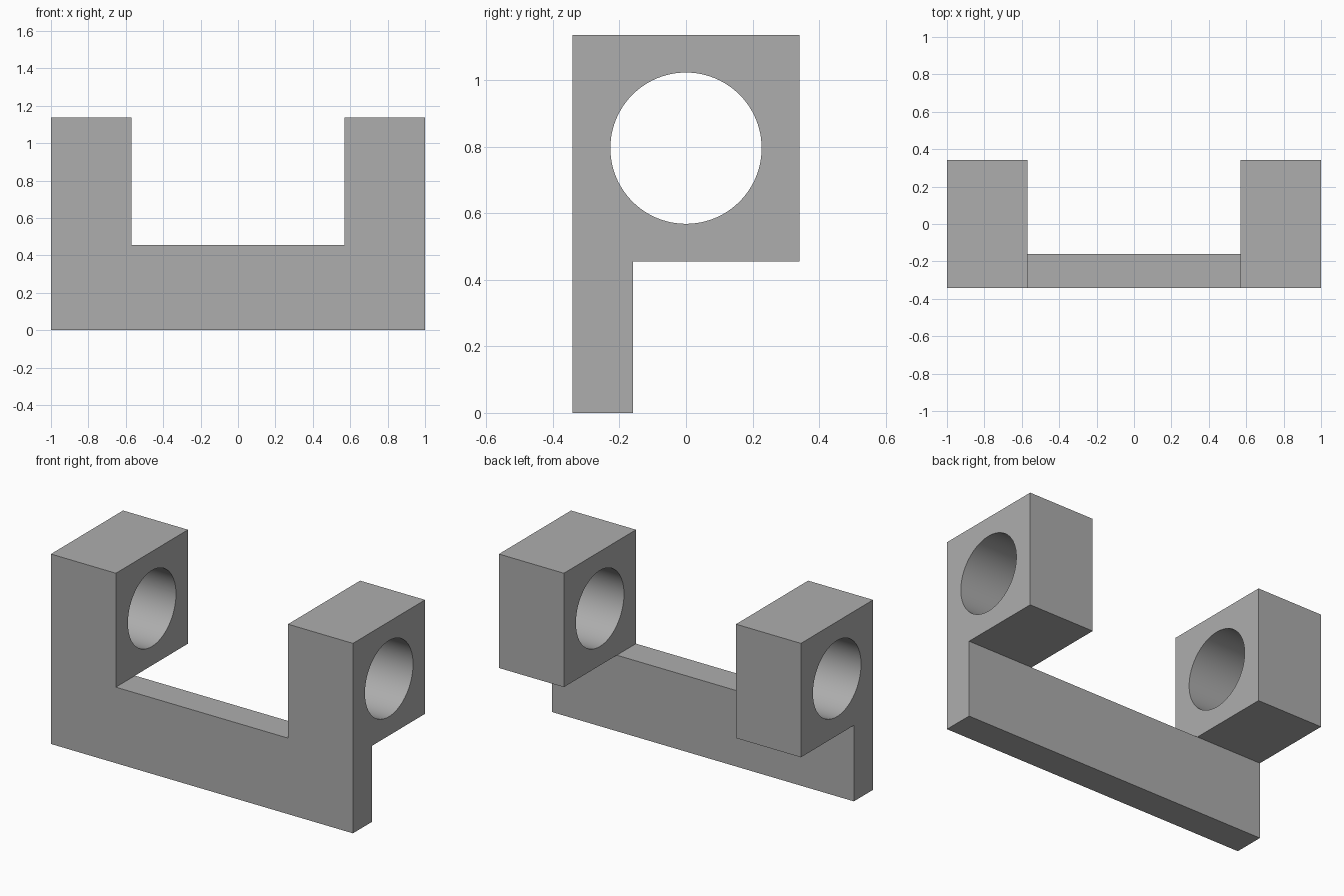
import bpy
import bmesh
import math
from mathutils import Vector

cube = bpy.data.objects.get("Cube")
if cube:
    bpy.data.objects.remove(cube, do_unlink=True)

HALF_DEPTH = 0.341
HEIGHT = 1.137
RAIL_TOP = 0.455      # top of the rail and underside of the bored blocks
RAIL_BACK = -0.16
INNER = 0.57          # inner face of each block
BORE_RADIUS = 0.2275
BORE_Z = (RAIL_TOP + HEIGHT) / 2

grey = bpy.data.materials.new("plain grey")
grey.use_nodes = True
colour = (0.42, 0.42, 0.42, 1)
grey.diffuse_color = colour
grey.node_tree.nodes["Principled BSDF"].inputs["Base Color"].default_value = colour


def prism(name, profile, direction):
    """Extrude a closed profile along a direction into a solid object."""
    bm = bmesh.new()
    face = bm.faces.new([bm.verts.new(p) for p in profile])
    extruded = bmesh.ops.extrude_face_region(bm, geom=[face], use_keep_orig=True)
    moved = [g for g in extruded["geom"] if isinstance(g, bmesh.types.BMVert)]
    bmesh.ops.translate(bm, verts=moved, vec=Vector(direction))
    bmesh.ops.recalc_face_normals(bm, faces=bm.faces)
    mesh = bpy.data.meshes.new(name)
    bm.to_mesh(mesh)
    bm.free()
    mesh.materials.append(grey)
    obj = bpy.data.objects.new(name, mesh)
    bpy.context.collection.objects.link(obj)
    return obj


def cut(target, cutter):
    """Subtract a cutter from the target, then remove the cutter."""
    cutter.hide_render = True
    mod = target.modifiers.new("cut", "BOOLEAN")
    mod.operation = "DIFFERENCE"
    mod.solver = "EXACT"
    mod.object = cutter
    bpy.context.view_layer.objects.active = target
    bpy.ops.object.modifier_apply(modifier=mod.name)
    bpy.data.objects.remove(cutter, do_unlink=True)


# U-shaped body, full depth
right_half = [(-INNER, RAIL_TOP), (-INNER, HEIGHT), (-1, HEIGHT), (-1, 0)]
outline = right_half + [(-x, z) for x, z in reversed(right_half)]
bracket = prism("bracket", [(x, -HALF_DEPTH, z) for x, z in outline],
                (0, 2 * HALF_DEPTH, 0))

# Space under and behind the rail, leaving the blocks overhanging
relief = [(RAIL_BACK, -1), (1, -1), (1, RAIL_TOP), (RAIL_BACK, RAIL_TOP)]
cut(bracket, prism("lower_relief", [(-2, y, z) for y, z in relief], (4, 0, 0)))

# Space behind the rail between the blocks, kept clear of its top edge
gap = [(RAIL_BACK, 0.2), (1, 0.2), (1, 0.8), (RAIL_BACK, 0.8)]
cut(bracket, prism("gap_relief", [(-INNER, y, z) for y, z in gap],
                   (2 * INNER, 0, 0)))

# Round bore through both blocks
SIDES = 96
circle = [(-2, BORE_RADIUS * math.cos(2 * math.pi * i / SIDES),
           BORE_Z + BORE_RADIUS * math.sin(2 * math.pi * i / SIDES))
          for i in range(SIDES)]
cut(bracket, prism("bore_cutter", circle, (4, 0, 0)))

# Smooth bore, crisp edges
bpy.ops.object.select_all(action="DESELECT")
bracket.select_set(True)
bpy.context.view_layer.objects.active = bracket
bpy.ops.object.shade_smooth_by_angle(angle=math.radians(30))
